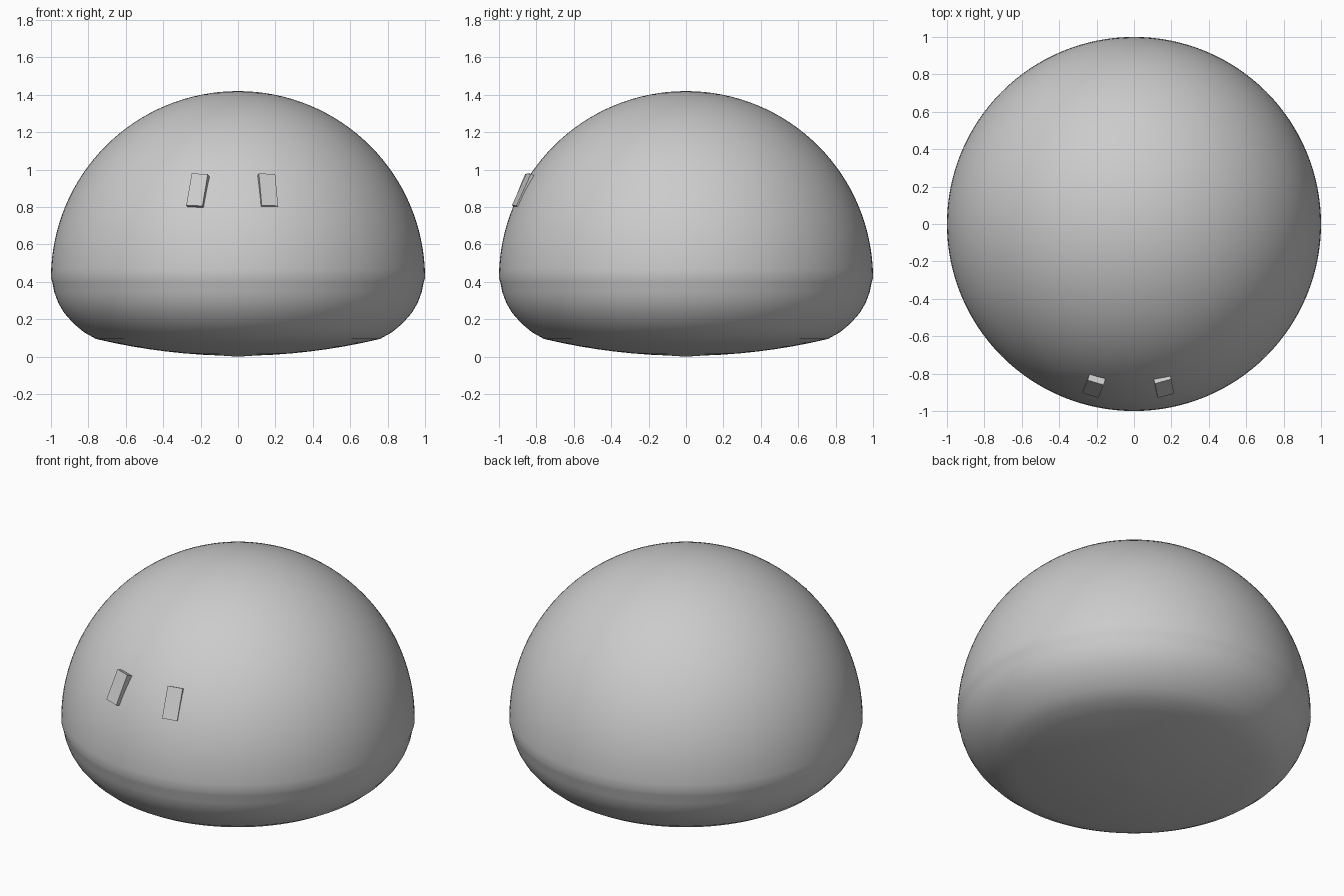
import bpy, bmesh
from math import sin, cos, pi, radians
from mathutils import Vector, Matrix

if "Cube" in bpy.data.objects:
    bpy.data.objects.remove(bpy.data.objects["Cube"])


def finish(bm, name):
    bmesh.ops.recalc_face_normals(bm, faces=bm.faces)
    me = bpy.data.meshes.new(name)
    bm.to_mesh(me)
    bm.free()
    ob = bpy.data.objects.new(name, me)
    bpy.context.collection.objects.link(ob)
    return ob


# Body: spun profile of shallow base, rounded skirt and hemispherical dome
profile = [(0.76 * i / 8, 0.005 + 0.09 * (i / 8) ** 2) for i in range(9)]
profile += [(0.825, 0.132), (0.88, 0.178), (0.93, 0.235), (0.962, 0.29),
            (0.982, 0.345), (0.993, 0.40)]
profile += [(cos(a), 0.42 + sin(a)) for a in (pi / 2 * i / 32 for i in range(33))]
profile[0] = (0.0, 0.0)
profile[-1] = (0.0, 1.42)
bm = bmesh.new()
pts = [bm.verts.new((r, 0, z)) for r, z in profile]
edges = [bm.edges.new(p) for p in zip(pts, pts[1:])]
bmesh.ops.spin(bm, geom=pts + edges, cent=(0, 0, 0), axis=(0, 0, 1),
               angle=2 * pi, steps=128, use_merge=True)
bmesh.ops.remove_doubles(bm, verts=bm.verts, dist=1e-4)
body = finish(bm, "dome_body")
bpy.context.view_layer.objects.active = body
body.select_set(True)
bpy.ops.object.shade_smooth_by_angle(angle=radians(30))


# Eyes: thin slabs lying on the dome, each with its own tilt
def eye(name, centre, across, up, depth=0.07):
    u = Vector(across)
    n = u.cross(Vector(up)).normalized()
    v = n.cross(u).normalized() * Vector(up).length
    mid = Vector(centre) - n * depth / 2
    m = Matrix((u, v, n * depth)).transposed().to_4x4()
    m.translation = mid
    bm = bmesh.new()
    bmesh.ops.create_cube(bm, size=1, matrix=m)
    finish(bm, name)


eye("left_eye", (-0.219, -0.882, 0.893), (0.086, -0.026, -0.004), (0.023, 0.07, 0.17))
eye("right_eye", (0.163, -0.880, 0.893), (0.087, 0.024, -0.003), (-0.016, 0.077, 0.17))
